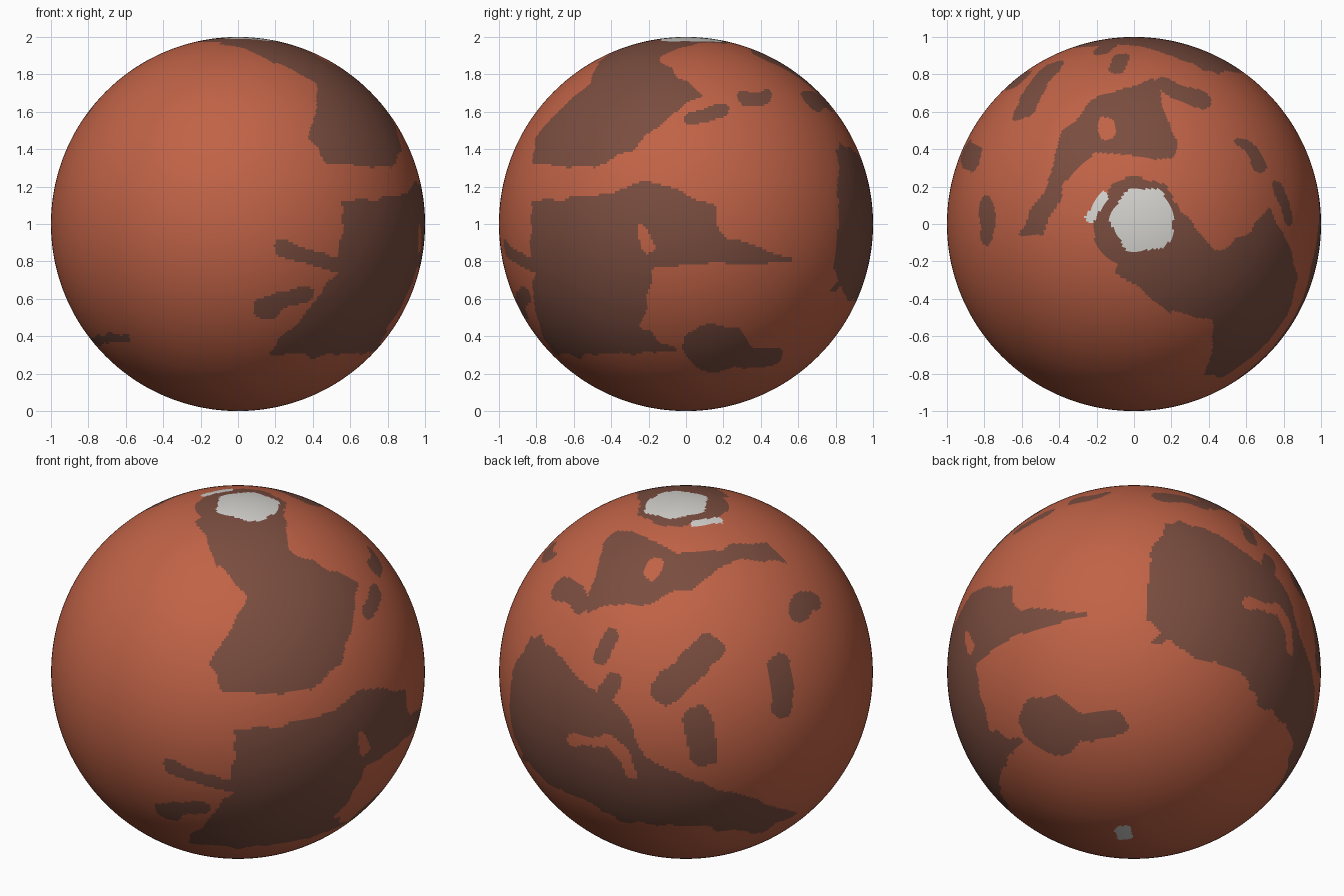
import bpy, bmesh
from math import sin, cos, radians
from mathutils import Vector, noise

if "Cube" in bpy.data.objects:
    bpy.data.objects.remove(bpy.data.objects["Cube"])

def material(name, rgb):
    m = bpy.data.materials.new(name)
    m.diffuse_color = (*rgb, 1)
    m.use_nodes = True
    m.node_tree.nodes["Principled BSDF"].inputs["Base Color"].default_value = m.diffuse_color
    return m

RED, DARK, ICE = 0, 1, 2
mats = [material("rust_red", (0.53, 0.124, 0.062)),
        material("dark_brown", (0.195, 0.074, 0.05)),
        material("pale_ice", (0.66, 0.65, 0.62))]

# Globe
bm = bmesh.new()
bmesh.ops.create_uvsphere(bm, u_segments=460, v_segments=230, radius=1)
# Face centres, shifted slightly by noise so painted edges come out ragged
cells = []
for f in bm.faces:
    f.smooth = True
    c = f.calc_center_median()
    cells.append((f, c + 0.025 * noise.noise_vector(c * 9)))

# A facing plane: axes (right, up, towards viewer)
def facing(az, el):
    a, e = radians(az), radians(el)
    d = Vector((sin(a) * cos(e), -cos(a) * cos(e), sin(e)))
    r = Vector((cos(a), sin(a), 0))
    return r, d.cross(r), d

FRONT, RIGHT, TOP = facing(0, 0), facing(90, 0), facing(0, 90)
FRONT_HIGH, BACK_HIGH, BACK_LOW = facing(35, 25), facing(215, 25), facing(140, -30)

def paint(plane, colour, test):
    r, u, d = plane
    for f, c in cells:
        if c.dot(d) > 0 and test(c.dot(r), c.dot(u)):
            f.material_index = colour

# Patch with a straight-sided outline
def plain(plane, *pts):
    def test(x, y):
        hit = False
        px, py = pts[-1]
        for qx, qy in pts:
            if (qy > y) != (py > y) and x < (px - qx) * (y - qy) / (py - qy) + qx:
                hit = not hit
            px, py = qx, qy
        return hit
    paint(plane, DARK, test)

# Round-ended brush stroke
def stroke(plane, colour, ax, ay, bx, by, radius):
    vx, vy = bx - ax, by - ay
    length2 = vx * vx + vy * vy or 1
    def test(x, y):
        t = max(0, min(1, ((x - ax) * vx + (y - ay) * vy) / length2))
        return (x - ax - t * vx) ** 2 + (y - ay - t * vy) ** 2 < radius ** 2
    paint(plane, colour, test)

# Upper plain and its neck to the pole
plain(FRONT_HIGH, (.09, .92), (-.12, .6), (.05, .4), (-.15, .05), (-.08, -.11),
      (.39, -.11), (.56, .05), (.64, .48), (.28, .64), (.23, .92))
plain(TOP, (.2, .15), (.28, -.08), (.45, -.14), (.2, -.48), (-.1, -.25))

# Lower plain: side with wedge, front with arms, red gap
plain(RIGHT, (-.83, .12), (-.43, .15), (-.22, .25), (.16, .09), (.2, -.06),
      (.6, -.2), (-.17, -.23), (-.27, -.67), (-.51, -.71), (-.78, -.4))
plain(FRONT, (.56, .05), (.93, .18), (.87, -.4), (.73, -.68), (.41, -.71),
      (.16, -.69), (.38, -.45), (.53, -.26))
stroke(FRONT, DARK, .13, -.46, .35, -.37, .05)
stroke(FRONT, DARK, .24, -.13, .52, -.22, .04)
stroke(RIGHT, RED, -.23, -.03, -.2, -.12, .025)

# Back plain, red gap
plain(BACK_LOW, (.17, .79), (.38, .77), (.62, .51), (.86, .17), (.91, -.22),
      (.51, .01), (.27, .11), (.06, .29), (.09, .64))
plain(BACK_HIGH, (-.94, -.04), (-.78, .19), (-.58, -.04), (-.33, -.2), (-.22, -.46),
      (.1, -.6), (.6, -.75), (.4, -.86), (-.35, -.8), (-.88, -.46))
stroke(BACK_HIGH, RED, -.6, -.36, -.4, -.37, .03)
stroke(BACK_HIGH, RED, -.38, -.38, -.3, -.54, .035)

# Northern belt with hook and red hole
plain(TOP, (-.48, -.06), (-.61, -.06), (-.42, .32), (-.39, .48), (-.18, .68),
      (.1, .78), (.24, .43), (.2, .36), (-.21, .37), (-.38, .21))
stroke(TOP, DARK, .15, .74, .37, .65, .045)
stroke(TOP, RED, -.15, .49, -.15, .54, .04)

# Side and front islands
stroke(RIGHT, DARK, .1, -.66, .22, -.66, .12)
stroke(RIGHT, DARK, .3, -.72, .45, -.71, .055)
stroke(RIGHT, DARK, .3, .67, .42, .67, .035)
stroke(RIGHT, DARK, .03, .56, .18, .61, .04)
stroke(FRONT, DARK, -.75, -.62, -.6, -.61, .025)

# Back islands
stroke(BACK_HIGH, DARK, -.4, .19, -.45, .08, .04)
stroke(BACK_HIGH, DARK, -.39, -.05, -.42, -.1, .05)
stroke(BACK_HIGH, DARK, -.11, -.1, .12, .12, .08)
stroke(BACK_HIGH, DARK, .06, -.27, .09, -.42, .085)
stroke(BACK_HIGH, DARK, .51, .03, .52, -.18, .06)
stroke(BACK_HIGH, DARK, .61, .33, .64, .37, .065)

# Polar collar and ice caps
stroke(TOP, DARK, .02, .01, .02, .01, .24)
stroke(TOP, ICE, .05, .03, .05, .01, .165)
stroke(TOP, ICE, -.24, .03, -.18, .15, .03)
stroke(BACK_LOW, ICE, -.08, -.86, -.04, -.86, .035)

mesh = bpy.data.meshes.new("globe")
bm.to_mesh(mesh)
bm.free()
for m in mats:
    mesh.materials.append(m)
globe = bpy.data.objects.new("globe", mesh)
globe.location.z = 1
bpy.context.collection.objects.link(globe)
